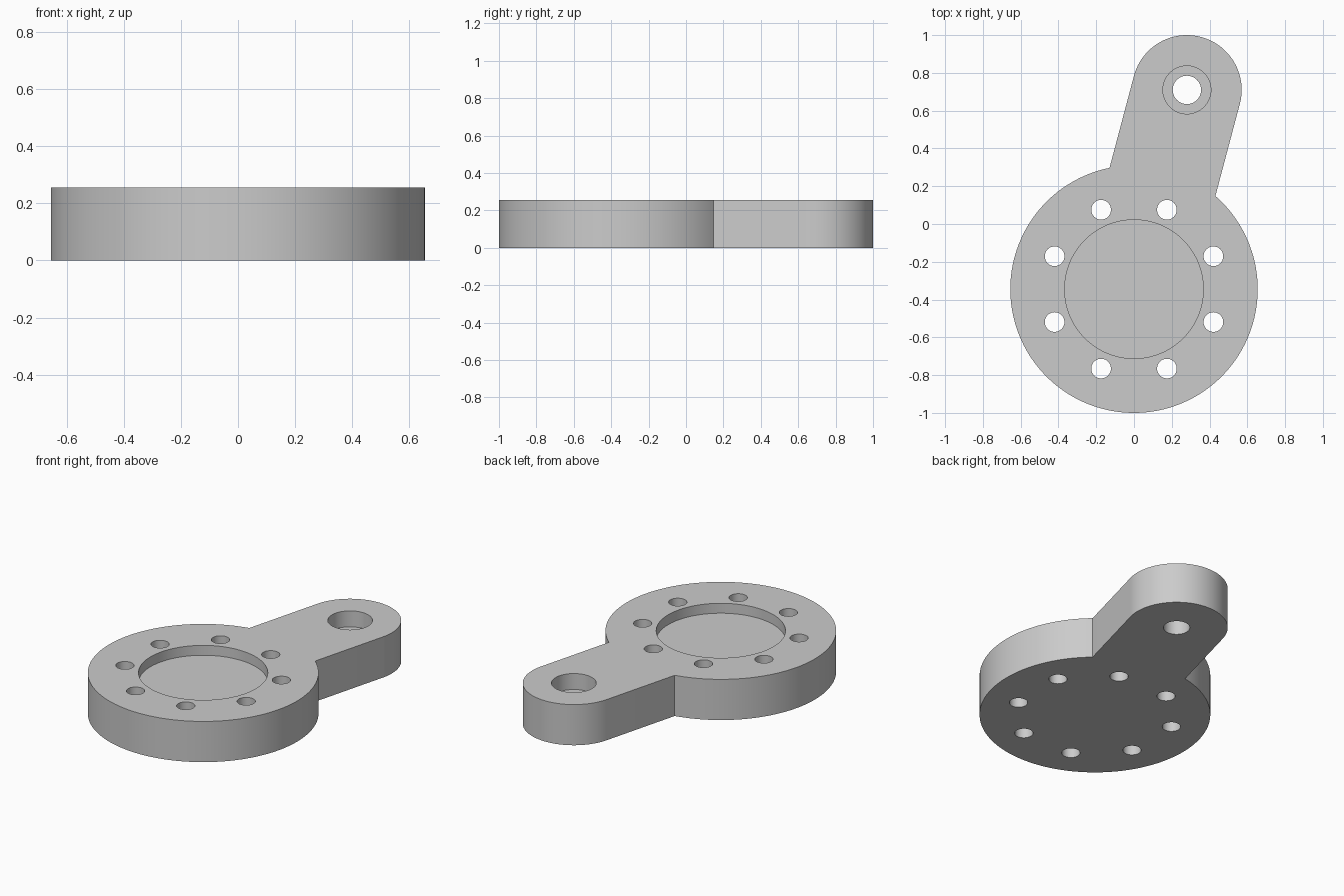
import bpy
import bmesh
from math import cos, sin, pi, radians, atan2, asin
from mathutils import Vector

if "Cube" in bpy.data.objects:
    bpy.data.objects.remove(bpy.data.objects["Cube"])

HEIGHT = 0.255
HUB, HUB_R = Vector((0, -0.345)), 0.655
EYE, EYE_R = Vector((0.28, 0.71)), 0.29

grey = bpy.data.materials.new("machined grey")
grey.use_nodes = True
grey.diffuse_color = (0.6, 0.6, 0.6, 1)
grey.node_tree.nodes["Principled BSDF"].inputs["Base Color"].default_value = (0.6, 0.6, 0.6, 1)


def arc(center, radius, start, end, steps):
    """Points along an arc, both ends included."""
    angles = [start + (end - start) * i / steps for i in range(steps + 1)]
    return [center + radius * Vector((cos(a), sin(a))) for a in angles]


def prism(name, outline, bottom, top):
    """Extrude a flat outline between two heights."""
    bm = bmesh.new()
    face = bm.faces.new([bm.verts.new((p.x, p.y, bottom)) for p in outline])
    grown = bmesh.ops.extrude_face_region(bm, geom=[face])["geom"]
    bmesh.ops.translate(bm, vec=(0, 0, top - bottom),
                        verts=[g for g in grown if isinstance(g, bmesh.types.BMVert)])
    bmesh.ops.recalc_face_normals(bm, faces=bm.faces)
    mesh = bpy.data.meshes.new(name)
    bm.to_mesh(mesh)
    bm.free()
    obj = bpy.data.objects.new(name, mesh)
    bpy.context.collection.objects.link(obj)
    return obj


# Body: round hub with a straight-sided arm ending in a rounded eye
aim = atan2(EYE.y - HUB.y, EYE.x - HUB.x)
spread = asin(EYE_R / HUB_R)
outline = arc(HUB, HUB_R, aim + spread, aim - spread + 2 * pi, 128)
outline += arc(EYE, EYE_R, aim - pi / 2, aim + pi / 2, 64)
body = prism("hub_and_arm", outline, 0, HEIGHT)
body.data.materials.append(grey)
bpy.context.view_layer.objects.active = body
body.select_set(True)


def cut_hole(center, radius, floor=-0.1, sides=64):
    """Cut a round hole from the top face down to the given floor."""
    cutter = prism("hole_cutter", arc(center, radius, 0, 2 * pi, sides)[:-1], floor, HEIGHT + 0.1)
    cutter.hide_render = True
    mod = body.modifiers.new("hole", "BOOLEAN")
    mod.operation = "DIFFERENCE"
    mod.solver = "EXACT"
    mod.object = cutter
    bpy.ops.object.modifier_apply(modifier=mod.name)
    bpy.data.objects.remove(cutter)


# Shallow hub recess
cut_hole(HUB, 0.367, HEIGHT - 0.062, 128)

# Ring of bolt holes
for i in range(8):
    a = radians(22.5 + 45 * i)
    cut_hole(HUB + 0.455 * Vector((cos(a), sin(a))), 0.052, sides=48)

# Counterbored hole in the arm eye
cut_hole(EYE, 0.127, HEIGHT - 0.1)
cut_hole(EYE, 0.075)

bpy.ops.object.shade_smooth_by_angle(angle=radians(30))
